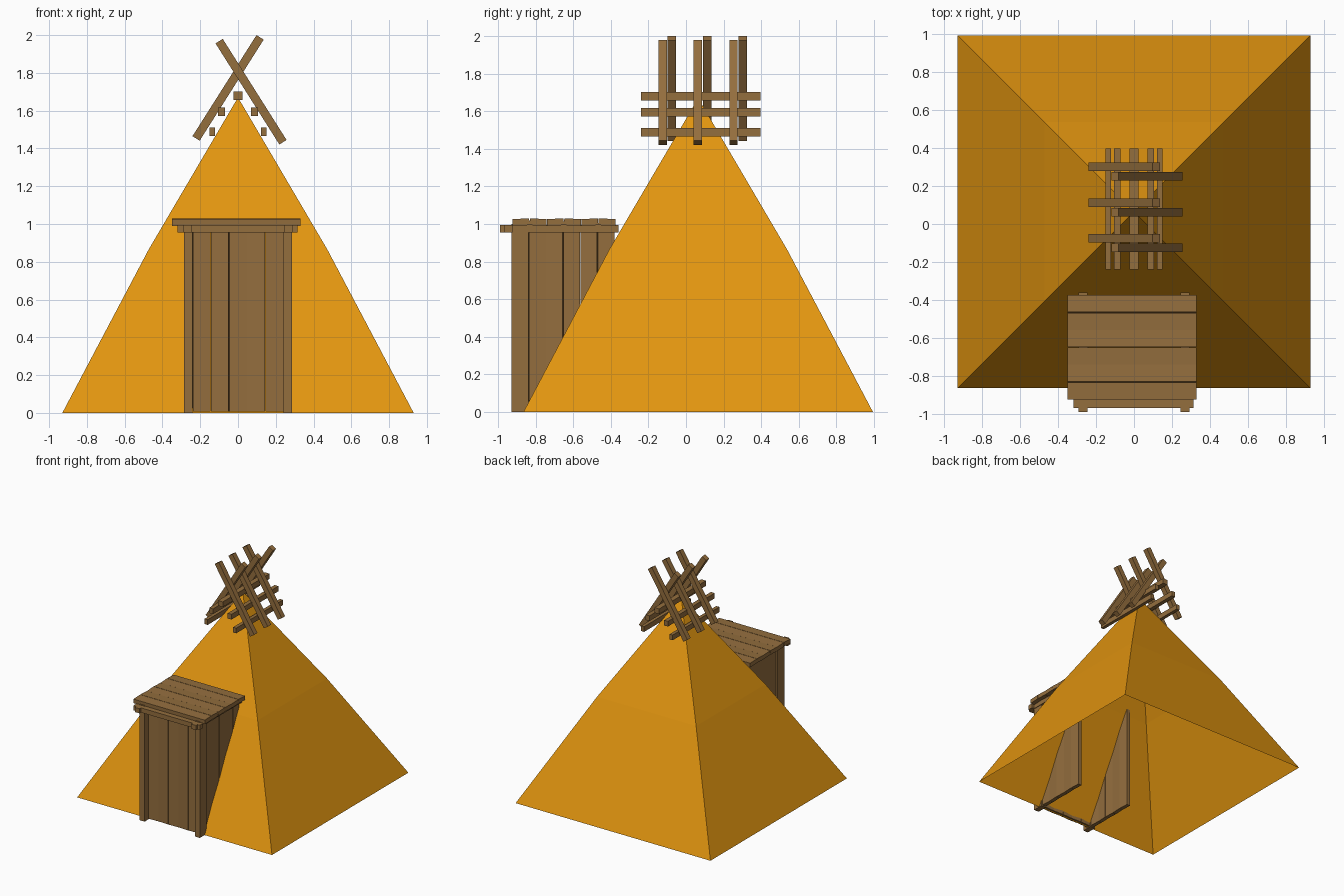
import bpy, bmesh, math
from mathutils import Vector

if "Cube" in bpy.data.objects:
    bpy.data.objects.remove(bpy.data.objects["Cube"])


def material(name, rgb):
    m = bpy.data.materials.new(name)
    m.diffuse_color = (*rgb, 1)
    m.use_nodes = True
    m.node_tree.nodes["Principled BSDF"].inputs["Base Color"].default_value = m.diffuse_color
    return m


CANVAS = material("orange canvas", (0.76, 0.30, 0.005))
WOOD = material("brown wood", (0.296, 0.156, 0.048))


def finish(bm, name, mat):
    mesh = bpy.data.meshes.new(name)
    bm.to_mesh(mesh)
    bm.free()
    mesh.materials.append(mat)
    ob = bpy.data.objects.new(name, mesh)
    bpy.context.collection.objects.link(ob)
    return ob


def box(name, x, y, z, rot=(0, 0, 0)):
    """Wooden box from (min, max) pairs, turned about its own centre."""
    bm = bmesh.new()
    bmesh.ops.create_cube(bm, size=1)
    bmesh.ops.scale(bm, vec=[b - a for a, b in (x, y, z)], verts=bm.verts)
    ob = finish(bm, name, WOOD)
    ob.location = [(a + b) / 2 for a, b in (x, y, z)]
    ob.rotation_euler = rot
    return ob


# Tent: open-bottomed square pyramid with slightly bulging sides
CY = 0.065
bm = bmesh.new()
rings = []
for r, z in ((0.93, 0), (0.473, 0.865)):
    rings.append([bm.verts.new((sx * r, CY + sy * r, z))
                  for sx, sy in ((-1, -1), (1, -1), (1, 1), (-1, 1))])
apex = bm.verts.new((0, CY, 1.67))
for i in range(4):
    j = (i + 1) % 4
    bm.faces.new((rings[0][i], rings[0][j], rings[1][j], rings[1][i]))
    bm.faces.new((rings[1][i], rings[1][j], apex))
finish(bm, "tent_canvas", CANVAS)

# Entrance: corner posts, side walls of upright planks, roof rails
TILT = math.radians(2.5)
for side, s in (("left", -1), ("right", 1)):
    def span(a, b):
        return tuple(sorted((s * a, s * b)))
    box(f"{side}_door_post", span(0.24, 0.287), (-0.93, -0.838), (0, 1.0))
    box(f"{side}_roof_rail", span(0.246, 0.292), (-0.99, -0.36), (0.955, 0.995))
    for i in range(5):
        y = -0.838 + i * 0.0916
        box(f"{side}_wall_plank_{i + 1}", span(0.243, 0.277), (y + 0.001, y + 0.0906),
            (0.008, 0.985), (0, 0, TILT * (-1) ** i))

# Door: upright planks set back between the posts
for i in range(5):
    x = -0.24 + i * 0.096
    box(f"door_plank_{i + 1}", (x + 0.001, x + 0.095), (-0.88, -0.845),
        (0.008, 0.985), (0, 0, TILT * (-1) ** i))

# Entrance roof: front beam and crosswise boards
box("front_beam", (-0.32, 0.315), (-0.97, -0.925), (0.955, 0.995))
for i in range(6):
    y = -0.925 + i * 0.0917
    box(f"roof_board_{i + 1}", (-0.35, 0.33), (y + 0.001, y + 0.0907),
        (0.992, 1.028), (TILT * (-1) ** i, 0, 0))


# Crossed poles over the peak
def pole(name, a, b, y):
    a, b = Vector((a[0], y, a[1])), Vector((b[0], y, b[1]))
    d, c = b - a, (a + b) / 2
    h, w = d.length / 2, 0.0225
    box(name, (c.x - w, c.x + w), (c.y - w, c.y + w), (c.z - h, c.z + h),
        (0, math.atan2(d.x, d.z), 0))


for i, y in enumerate((-0.125, 0.062, 0.253)):
    pole(f"right_pole_{i + 1}", (0.238, 1.433), (-0.1, 1.968), y)
    pole(f"left_pole_{i + 1}", (-0.222, 1.453), (0.117, 1.988), y + 0.05)

# Horizontal rails along the peak
for x, z, w in ((0, 1.68, 0.045), (0.088, 1.595, 0.036), (0.136, 1.488, 0.029)):
    for s in ((1,) if x == 0 else (-1, 1)):
        box(f"peak_rail_{s * x:.2f}", (s * x - w / 2, s * x + w / 2),
            (-0.24, 0.398), (z - 0.0225, z + 0.0225))
